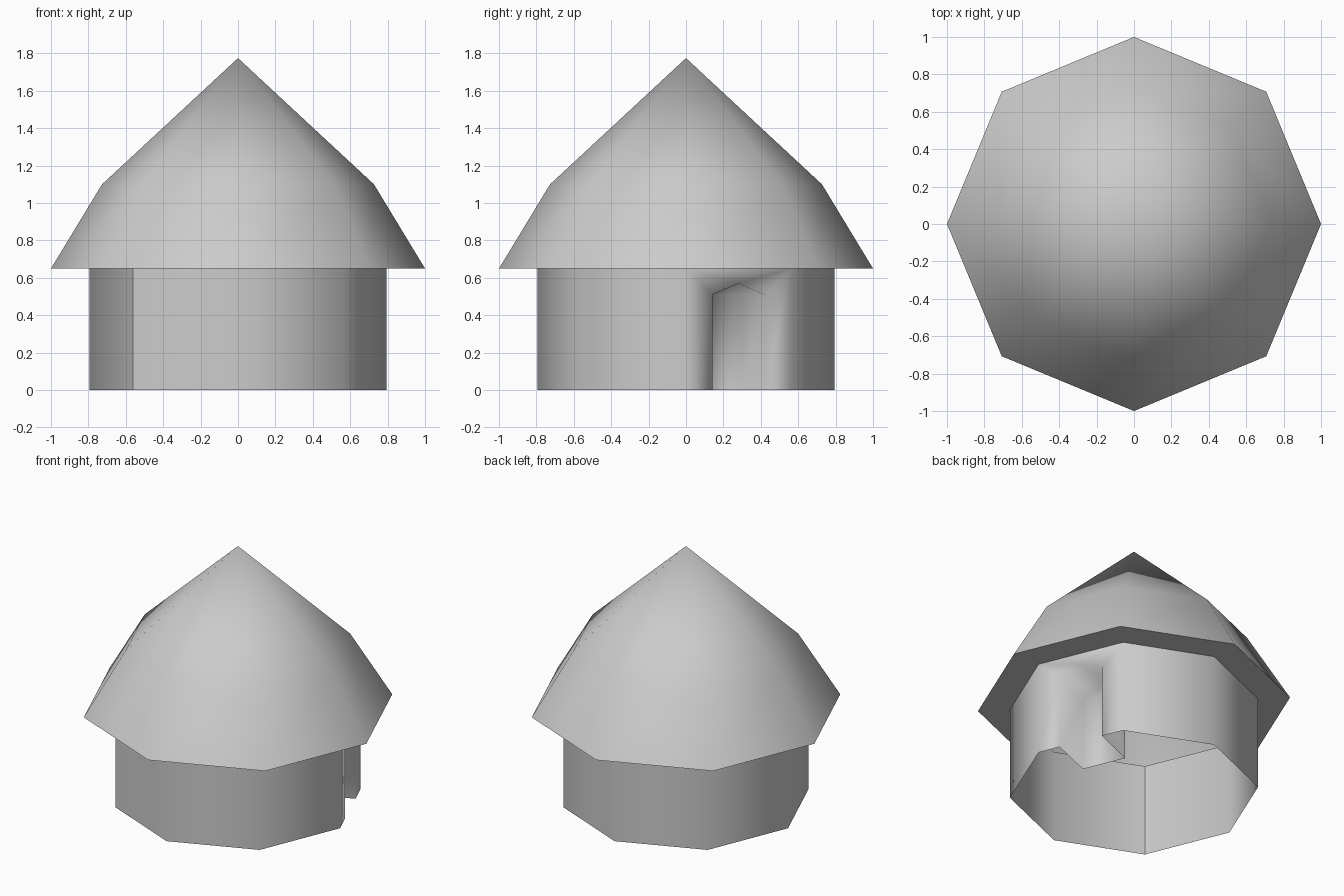
import bpy, bmesh, math
from mathutils import Vector

if "Cube" in bpy.data.objects:
    bpy.data.objects.remove(bpy.data.objects["Cube"])

SIDES = 8
WALL_R, WALL_H = 0.795, 0.65


def ring(bm, radius, z):
    return [bm.verts.new((radius * math.cos(i * math.tau / SIDES),
                          radius * math.sin(i * math.tau / SIDES), z))
            for i in range(SIDES)]


def bridge(bm, a, b, skip=()):
    for i in range(SIDES):
        if i not in skip:
            j = (i + 1) % SIDES
            bm.faces.new((a[i], a[j], b[j], b[i]))


def finish(bm, name):
    for f in bm.faces:
        f.smooth = True
    mesh = bpy.data.meshes.new(name)
    bm.to_mesh(mesh)
    bm.free()
    obj = bpy.data.objects.new(name, mesh)
    bpy.context.collection.objects.link(obj)
    return obj


# Walls: open octagonal drum, with the doorway panel left out
bm = bmesh.new()
low, high = ring(bm, WALL_R, 0), ring(bm, WALL_R, WALL_H)
bridge(bm, low, high, skip=(0,))

# Doorway: peaked opening pushed straight inward to a closed alcove
p, q = low[0].co.copy(), low[1].co.copy()
inward = -(p + q).normalized() * 0.32
outline = [(0.25, 0), (0.25, 0.51), (0.5, 0.57), (0.75, 0.51), (0.75, 0)]
front = [bm.verts.new(p.lerp(q, s) + Vector((0, 0, z))) for s, z in outline]
back = [bm.verts.new(v.co + inward) for v in front]
bm.faces.new((low[0], front[0], front[1], high[0]))
bm.faces.new((front[4], low[1], high[1], front[3]))
bm.faces.new((high[0], front[1], front[2]))
bm.faces.new((high[0], front[2], high[1]))
bm.faces.new((front[2], front[3], high[1]))
for i in range(4):
    bm.faces.new((front[i], back[i], back[i + 1], front[i + 1]))
bm.faces.new(back[::-1])

# One hard vertical seam on the front left corner
bm.edges.get((low[5], high[5])).smooth = False
finish(bm, "walls")

# Roof: flat eave underside, steep skirt, then a cone to the tip
bm = bmesh.new()
rings = [ring(bm, r, z) for r, z in ((WALL_R, WALL_H), (1.0, 0.65), (0.727, 1.10))]
for a, b in zip(rings, rings[1:]):
    bridge(bm, a, b)
tip = bm.verts.new((0, 0, 1.775))
for i in range(SIDES):
    bm.faces.new((rings[-1][i], rings[-1][(i + 1) % SIDES], tip))
for e in bm.edges:
    if all(v in rings[1] for v in e.verts):
        e.smooth = False
finish(bm, "roof")
